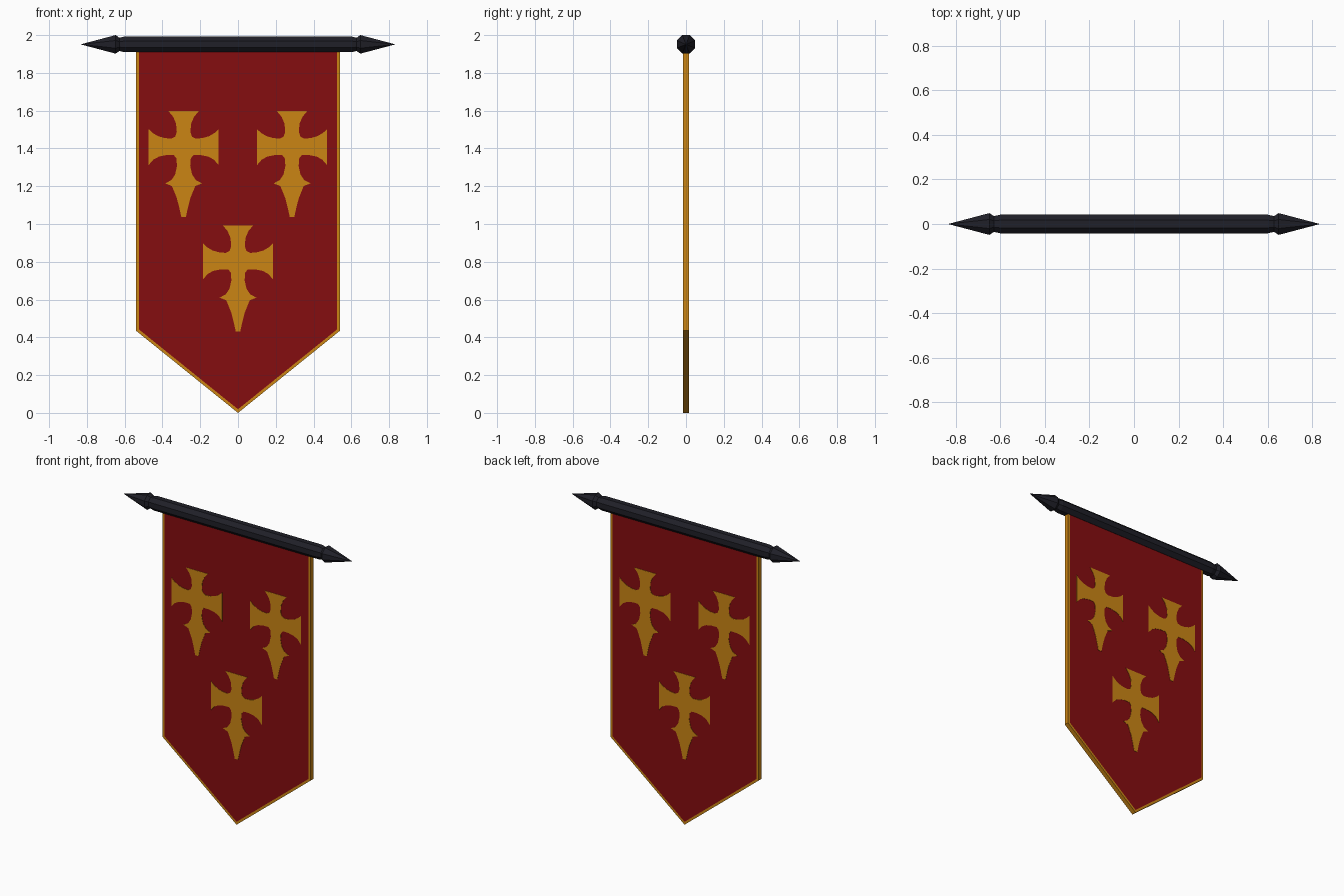
import bpy, bmesh, math

if "Cube" in bpy.data.objects:
    bpy.data.objects.remove(bpy.data.objects["Cube"])


def material(name, rgb):
    m = bpy.data.materials.new(name)
    m.diffuse_color = (*rgb, 1)
    m.use_nodes = True
    m.node_tree.nodes["Principled BSDF"].inputs["Base Color"].default_value = m.diffuse_color
    return m


RED = material("deep red cloth", (0.235, 0.004, 0.005))
GOLD = material("gold trim", (0.60, 0.235, 0.007))
IRON = material("dark iron", (0.014, 0.014, 0.021))


def finish(bm, name, mats):
    bmesh.ops.recalc_face_normals(bm, faces=bm.faces)
    me = bpy.data.meshes.new(name)
    bm.to_mesh(me)
    bm.free()
    for m in mats:
        me.materials.append(m)
    ob = bpy.data.objects.new(name, me)
    bpy.context.collection.objects.link(ob)
    return ob


def slab(bm, outline, y0, y1):
    """Extrude an (x, z) outline from y0 to y1."""
    face = bm.faces.new([bm.verts.new((x, y0, z)) for x, z in outline])
    ext = bmesh.ops.extrude_face_region(bm, geom=[face])["geom"]
    for v in ext:
        if isinstance(v, bmesh.types.BMVert):
            v.co.y = y1


def lathe_x(name, profile, z, sides=8):
    """Faceted solid around the x axis from (x, radius) pairs."""
    bm = bmesh.new()
    rings = []
    for x, r in profile:
        angles = [2 * math.pi * (i + 0.5) / sides for i in range(sides)]
        rings.append([bm.verts.new((x, r * math.cos(a), z + r * math.sin(a))) for a in angles])
    for a, b in zip(rings, rings[1:]):
        for i in range(sides):
            j = (i + 1) % sides
            bm.faces.new((a[i], a[j], b[j], b[i]))
    bm.faces.new(rings[0])
    bm.faces.new(rings[-1])
    bmesh.ops.remove_doubles(bm, verts=bm.verts, dist=0.0001)
    return finish(bm, name, [IRON])


# Crossbar with chamfered ends, and a spear-shaped finial on each side
ROD_Z = 1.951
lathe_x("crossbar", [(-0.645, 0.034), (-0.60, 0.045), (0.60, 0.045), (0.645, 0.034)], ROD_Z)
for side, s in (("left", -1), ("right", 1)):
    lathe_x(side + "_finial",
            [(s * 0.625, 0.036), (s * 0.648, 0.053), (s * 0.83, 0.001)], ROD_Z)

# Banner cloth: gold slab whose front and back are inset in red
bm = bmesh.new()
T = 0.015
slab(bm, [(-0.54, 1.94), (-0.54, 0.435), (0, 0), (0.54, 0.435), (0.54, 1.94)], -T, T)
bmesh.ops.recalc_face_normals(bm, faces=bm.faces)
for f in [f for f in bm.faces if abs(f.normal.y) > 0.9]:
    bmesh.ops.inset_region(bm, faces=[f], thickness=0.015, use_even_offset=True)
    f.material_index = 1
finish(bm, "banner_cloth", [GOLD, RED])

# Pointed crosses: half outline measured from the centre of the top edge
HALF = [(0.08, 0), (0.055, -0.03), (0.04, -0.065), (0.036, -0.11), (0.045, -0.135),
        (0.065, -0.145), (0.10, -0.142), (0.135, -0.132), (0.165, -0.114), (0.185, -0.095),
        (0.185, -0.285), (0.16, -0.256), (0.13, -0.24), (0.09, -0.232), (0.052, -0.232),
        (0.038, -0.25), (0.035, -0.29), (0.045, -0.335), (0.065, -0.365), (0.098, -0.382),
        (0.062, -0.396), (0.052, -0.42), (0.036, -0.46), (0.023, -0.51), (0.012, -0.56)]
OUTLINE = HALF + [(-x, z) for x, z in reversed(HALF)]
for place, cx, top in (("left", -0.288, 1.597), ("right", 0.286, 1.597), ("lower", 0, 0.992)):
    for face, s in (("front", -1), ("back", 1)):
        bm = bmesh.new()
        slab(bm, [(cx + x, top + z) for x, z in OUTLINE], s * (T - 0.001), s * (T + 0.002))
        finish(bm, f"{place}_cross_{face}", [GOLD])
